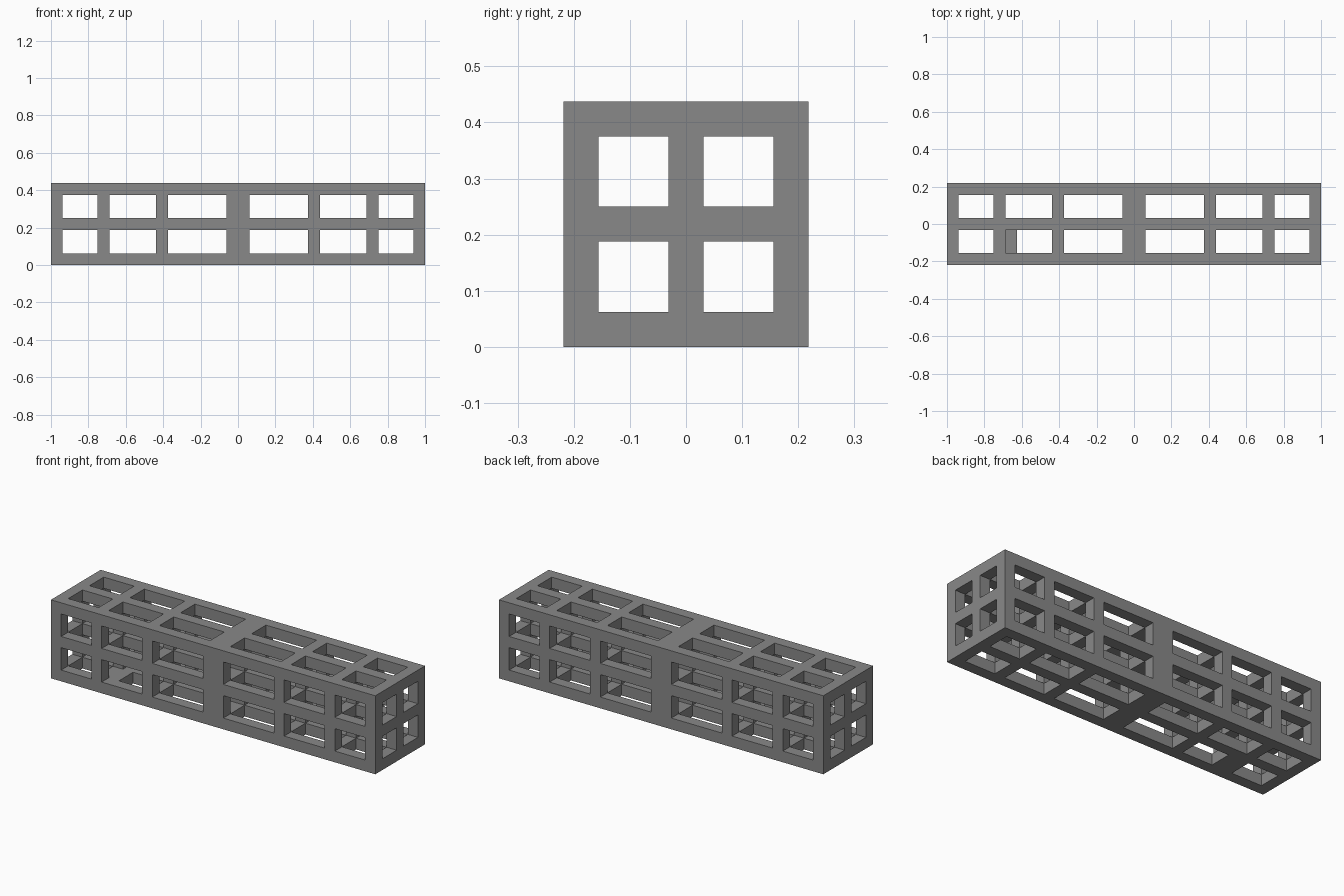
import bpy
import bmesh
from itertools import accumulate, product
from mathutils import Vector

if "Cube" in bpy.data.objects:
    bpy.data.objects.remove(bpy.data.objects["Cube"], do_unlink=True)

UNIT = 0.0625  # bar thickness


def cells(widths, start):
    """Turn bar, gap, bar, gap... widths into (low, high, is_gap) intervals."""
    edges = [start + UNIT * w for w in accumulate(widths, initial=0)]
    return [(a, b, i % 2 == 1) for i, (a, b) in enumerate(zip(edges, edges[1:]))]


# Bars and gaps along the length (mirrored) and across the square section
half = [1, 3, 1, 4, 1, 5]
along = cells(half + [2] + half[::-1], -1)
section = [1, 2, 1, 2, 1]
across = cells(section, -UNIT * sum(section) / 2)
upward = cells(section, 0)
axes = (along, across, upward)


def solid(index):
    """Material remains where at most one axis lies in a gap."""
    if any(i < 0 or i >= len(ax) for i, ax in zip(index, axes)):
        return False
    return sum(ax[i][2] for i, ax in zip(index, axes)) <= 1


# Lattice beam: skin every solid cell where it meets open space
bm = bmesh.new()
for index in product(*(range(len(ax)) for ax in axes)):
    if not solid(index):
        continue
    spans = [ax[i] for i, ax in zip(index, axes)]
    for axis, side in product(range(3), (0, 1)):
        neighbour = list(index)
        neighbour[axis] += 1 if side else -1
        if solid(neighbour):
            continue
        u, v = (axis + 1) % 3, (axis + 2) % 3
        loop = []
        for a, b in ((0, 0), (1, 0), (1, 1), (0, 1)):
            p = Vector()
            p[axis], p[u], p[v] = spans[axis][side], spans[u][a], spans[v][b]
            loop.append(bm.verts.new(p))
        bm.faces.new(loop if side else loop[::-1])
bmesh.ops.remove_doubles(bm, verts=bm.verts, dist=0.0001)

grey = bpy.data.materials.new("mid grey")
grey.use_nodes = True
colour = (0.25, 0.25, 0.25, 1)
grey.diffuse_color = colour
grey.node_tree.nodes["Principled BSDF"].inputs["Base Color"].default_value = colour


def add_object(name, mesh_data):
    mesh = bpy.data.meshes.new(name)
    mesh_data.to_mesh(mesh)
    mesh_data.free()
    mesh.materials.append(grey)
    obj = bpy.data.objects.new(name, mesh)
    bpy.context.collection.objects.link(obj)
    return obj


add_object("lattice_beam", bm)

# Filler block narrowing one opening of the bottom frame
x, y = along[3][0], across[1]
block = bmesh.new()
bmesh.ops.create_cube(block, size=1)
bmesh.ops.scale(block, vec=(UNIT, y[1] - y[0], UNIT), verts=block.verts)
filler = add_object("bottom_filler_block", block)
filler.location = (x + UNIT / 2, (y[0] + y[1]) / 2, UNIT / 2)
